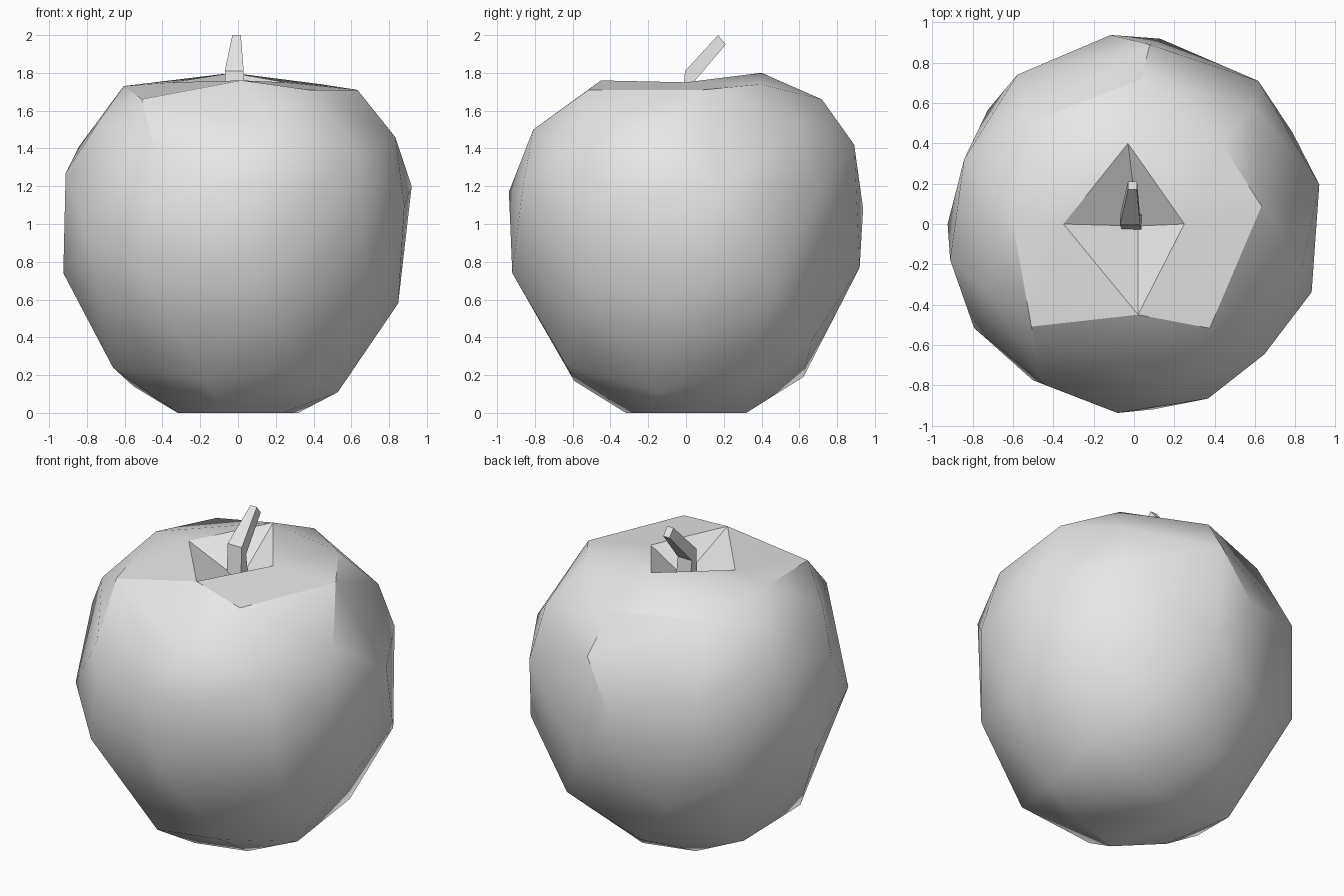
import bpy
import bmesh
import math

default_cube = bpy.data.objects.get("Cube")
if default_cube:
    bpy.data.objects.remove(default_cube, do_unlink=True)

# Single matte colour
grey = bpy.data.materials.new("light_grey")
grey.use_nodes = True
grey.diffuse_color = (0.8, 0.8, 0.8, 1)
grey.node_tree.nodes["Principled BSDF"].inputs["Base Color"].default_value = grey.diffuse_color


def finish(bm, name):
    """Turn a bmesh into a named object with smooth shading and sharp creases."""
    bmesh.ops.recalc_face_normals(bm, faces=bm.faces[:])
    mesh = bpy.data.meshes.new(name)
    bm.to_mesh(mesh)
    bm.free()
    obj = bpy.data.objects.new(name, mesh)
    bpy.context.collection.objects.link(obj)
    mesh.materials.append(grey)
    bpy.ops.object.select_all(action="DESELECT")
    obj.select_set(True)
    bpy.context.view_layer.objects.active = obj
    bpy.ops.object.shade_smooth_by_angle(angle=math.radians(30))
    return obj


# Fruit profile: (height, radius)
PROFILE = [(0, .33), (.12, .57), (.2, .64), (.25, .71), (.6, .86), (.7, .92),
           (.95, .95), (1.2, .94), (1.4, .91), (1.5, .83), (1.66, .72), (1.74, .59)]


def radius_at(height):
    for (z0, r0), (z1, r1) in zip(PROFILE, PROFILE[1:]):
        if height <= z1:
            return r0 + (r1 - r0) * (height - z0) / (z1 - z0)
    return PROFILE[-1][1]


# Facet corners per tier: (angle in degrees, height)
TIERS = {
    "base": [(a, 0) for a in range(15, 360, 60)],
    "lower": [(30, .21), (60, .38), (100, .19), (118, .5), (160, .14),
              (198, .24), (255, .17), (297, .25), (344, .11)],
    "belly": [(30, .68), (82, .77), (142, .7), (180, .74), (213, .92),
              (237, .73), (276, .74), (321, .65), (355, .58)],
    "waist": [(12, 1.2), (49, 1.19), (97, 1.08), (128, 1.2), (191, 1.27),
              (265, 1.17), (293, 1.18), (339, 1.1)],
    "shoulder": [(45, 1.5), (85, 1.42), (159, 1.41), (203, 1.53),
                 (241, 1.39), (283, 1.5), (315, 1.37), (345, 1.46)],
    "crown": [(8, 1.71), (42, 1.74), (87, 1.66), (135, 1.66),
              (177, 1.73), (225, 1.66), (306, 1.71)],
}

# Fruit body: faceted shell wrapped around the tier corners
bm = bmesh.new()
for corners in TIERS.values():
    for degrees, height in corners:
        a, r = math.radians(degrees), radius_at(height)
        bm.verts.new((r * math.cos(a), r * math.sin(a), height))

# Rim of the dimple; the side corners are lifted while the shell is wrapped
LIFT = .04
front = bm.verts.new((.02, -.45, 1.76))
back = bm.verts.new((-.03, .4, 1.8))
sides = [bm.verts.new((x, 0, 1.75 + LIFT)) for x in (-.35, .25)]
rim = {front, back, *sides}

hull = bmesh.ops.convex_hull(bm, input=bm.verts[:])
spare = {v for v in hull["geom_interior"] + hull["geom_unused"]
         if isinstance(v, bmesh.types.BMVert)}
bmesh.ops.delete(bm, geom=list(spare - rim), context="VERTS")
for v in sides:
    v.co.z -= LIFT

# Sink the dimple
lid = [f for f in bm.faces if all(v in rim for v in f.verts)]
joined = bmesh.ops.dissolve_faces(bm, faces=lid)["region"]
pit = bmesh.ops.poke(bm, faces=joined)["verts"]
for v in pit:
    v.co = (.02, -.01, 1.6)
finish(bm, "fruit_body")

# Stem: bent square prism, each section is (left x, right x, front y, z, back y, z)
SECTIONS = [(-.06, .04, -.03, 1.58, .05, 1.58),
            (-.07, .03, -.005, 1.81, .04, 1.75),
            (-.03, .015, .17, 2.0, .21, 1.95)]
bm = bmesh.new()
rings = []
for x0, x1, yf, zf, yb, zb in SECTIONS:
    rings.append([bm.verts.new(p) for p in
                  ((x0, yf, zf), (x1, yf, zf), (x1, yb, zb), (x0, yb, zb))])
for low, high in zip(rings, rings[1:]):
    for i in range(4):
        j = (i + 1) % 4
        bm.faces.new((low[i], low[j], high[j], high[i]))
bm.faces.new(rings[0])
bm.faces.new(rings[-1])
finish(bm, "stem")
